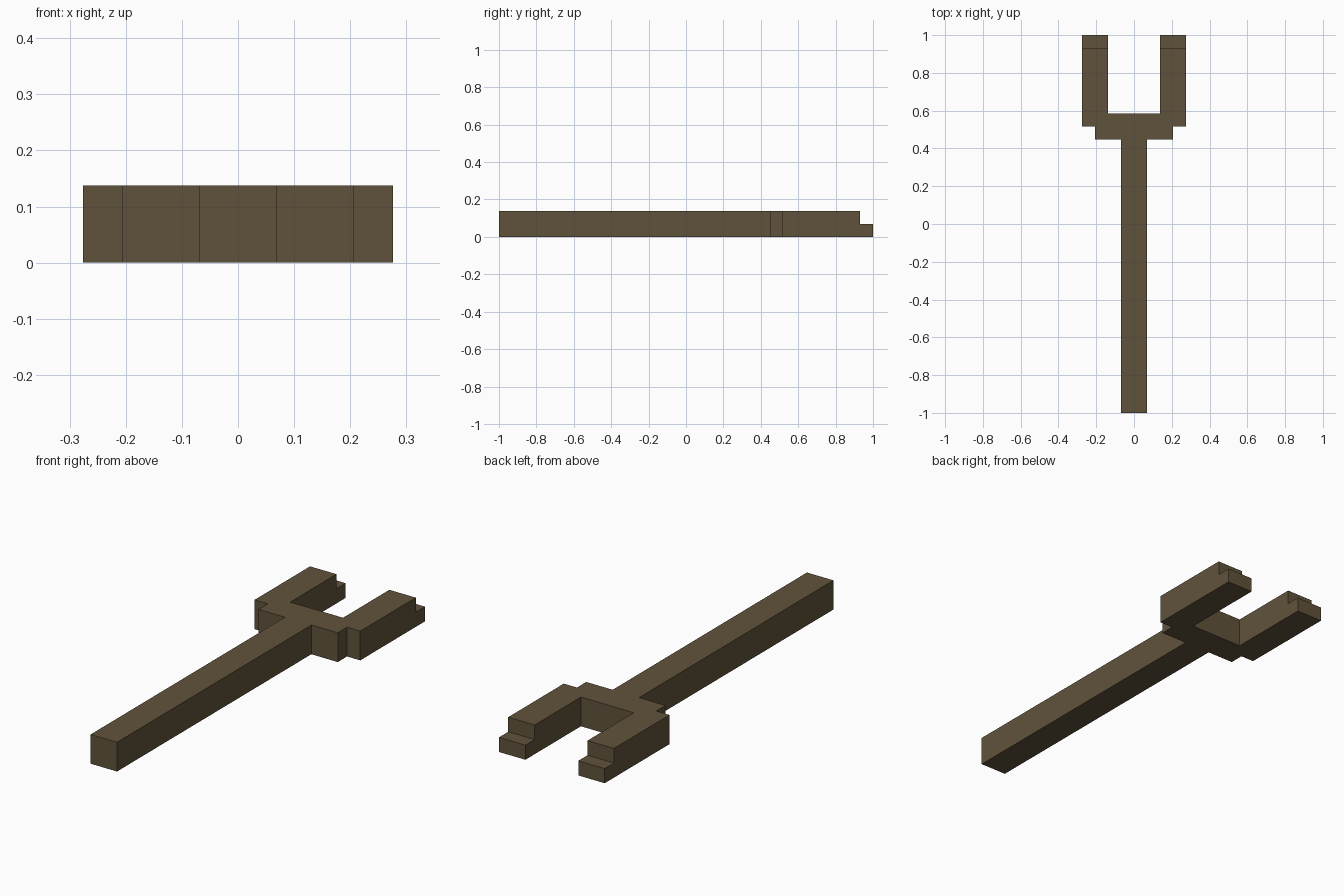
import bpy, bmesh

if "Cube" in bpy.data.objects:
    bpy.data.objects.remove(bpy.data.objects["Cube"])

U = 2 / 29  # module: the whole fork is 29 units long

wood = bpy.data.materials.new("dark_wood")
wood.diffuse_color = (0.118, 0.086, 0.044, 1)
wood.use_nodes = True
wood.node_tree.nodes["Principled BSDF"].inputs["Base Color"].default_value = wood.diffuse_color


def prism(name, outline, height):
    """Extrude a flat outline (in units, y measured from the handle end) upward."""
    bm = bmesh.new()
    base = bm.faces.new([bm.verts.new((x * U, y * U - 1, 0)) for x, y in outline])
    top = bmesh.ops.extrude_face_region(bm, geom=[base])["geom"]
    bmesh.ops.translate(bm, vec=(0, 0, height * U),
                        verts=[v for v in top if isinstance(v, bmesh.types.BMVert)])
    bmesh.ops.recalc_face_normals(bm, faces=bm.faces)
    mesh = bpy.data.meshes.new(name)
    bm.to_mesh(mesh)
    bm.free()
    mesh.materials.append(wood)
    obj = bpy.data.objects.new(name, mesh)
    bpy.context.collection.objects.link(obj)
    return obj


# Handle, shoulder and both prongs as one mirrored outline
right = [(1, 0), (1, 21), (3, 21), (3, 22), (4, 22), (4, 28), (2, 28), (2, 23)]
left = [(-x, y) for x, y in reversed(right)]
prism("fork_body", right + left, 2)

# Half-height step at the end of each prong
for name, x in (("left_prong_tip", -4), ("right_prong_tip", 2)):
    prism(name, [(x, 28), (x + 2, 28), (x + 2, 29), (x, 29)], 1)
